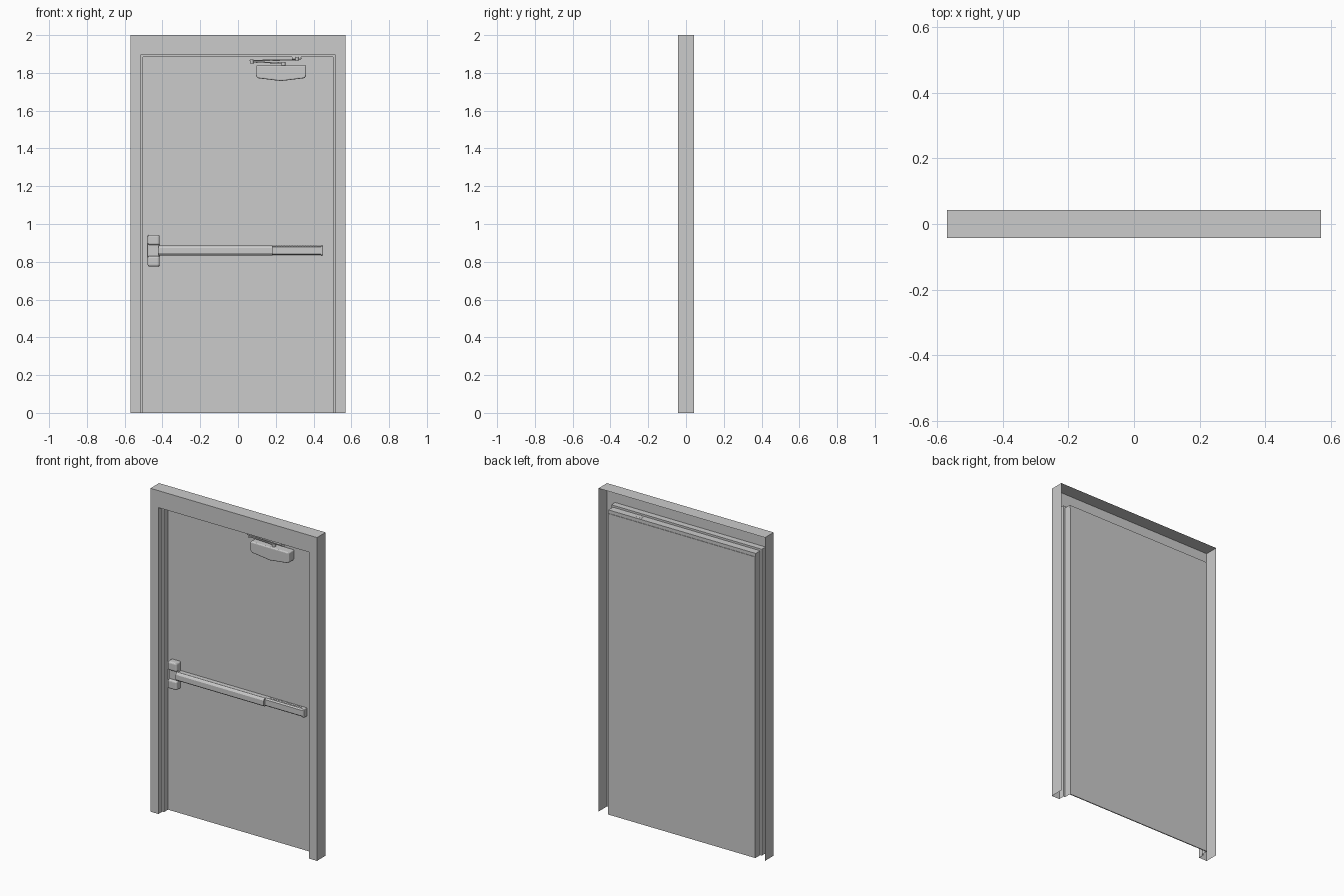
import bpy, bmesh, math
from mathutils import Vector

if "Cube" in bpy.data.objects:
    bpy.data.objects.remove(bpy.data.objects["Cube"])


def finish(name, bm, bevel=0.0, segs=2):
    bmesh.ops.recalc_face_normals(bm, faces=bm.faces)
    me = bpy.data.meshes.new(name)
    bm.to_mesh(me)
    bm.free()
    ob = bpy.data.objects.new(name, me)
    bpy.context.collection.objects.link(ob)
    if bevel:
        m = ob.modifiers.new("bevel", 'BEVEL')
        m.width, m.segments, m.limit_method = bevel, segs, 'ANGLE'
    return ob


def box(name, x, y, z, bevel=0.0, segs=2):
    bm = bmesh.new()
    bmesh.ops.create_cube(bm, size=1)
    for v in bm.verts:
        v.co = [(a[0] + a[1]) / 2 + c * (a[1] - a[0]) for a, c in zip((x, y, z), v.co)]
    return finish(name, bm, bevel, segs)


def prism(name, pts, axis, lo, hi, bevel=0.0, segs=2):
    """Extrude a closed outline along x (pts are y,z) or along y (pts are x,z)."""
    bm = bmesh.new()
    place = (lambda p, t: (t, p[0], p[1])) if axis == 'x' else (lambda p, t: (p[0], t, p[1]))
    f = bm.faces.new([bm.verts.new(place(p, lo)) for p in pts])
    new = bmesh.ops.extrude_face_region(bm, geom=[f])["geom"]
    shift = Vector(place((0, 0), hi - lo))
    bmesh.ops.translate(bm, vec=shift, verts=[g for g in new if isinstance(g, bmesh.types.BMVert)])
    return finish(name, bm, bevel, segs)


def cylinder(name, x, y, z0, z1, r):
    bm = bmesh.new()
    bmesh.ops.create_cone(bm, cap_ends=True, segments=16, radius1=r, radius2=r, depth=z1 - z0)
    bmesh.ops.translate(bm, vec=(x, y, (z0 + z1) / 2), verts=bm.verts)
    return finish(name, bm)


def arm(name, a, b, width, thick):
    a, b = Vector(a), Vector(b)
    ob = box(name, (0, (b - a).length), (-width / 2, width / 2), (-thick / 2, thick / 2), 0.001)
    ob.location = a
    ob.rotation_euler = (b - a).to_track_quat('X', 'Z').to_euler()
    return ob


# Sheet-metal frame, open at the back: (side inset, top inset, y) swept round the opening
profile = [(0, 0, .042), (0, 0, -.042), (.055, .105, -.042), (.055, .105, -.005),
           (.066, .117, -.005), (.066, .117, .039), (.085, .14, .039)]
bm = bmesh.new()
rows = [[bm.verts.new(c) for c in ((s - .57, y, 0), (s - .57, y, 2 - t), (.57 - s, y, 2 - t), (.57 - s, y, 0))]
        for s, t, y in profile]
for r0, r1 in zip(rows, rows[1:]):
    for i in range(3):
        bm.faces.new((r0[i], r0[i + 1], r1[i + 1], r1[i]))
finish("door_frame", bm)

# Thin door leaf at the back of the frame
box("door_leaf", (-.503, .503), (.036, .042), (0, 1.862))

# Exit bar: rail, push pad and end cap
prism("exit_bar_rail", [(.037, .835), (.012, .835), (.004, .842), (.004, .877), (.012, .884), (.037, .884)],
      'x', -.42, .44)
prism("push_pad", [(.02, .838), (.004, .834), (-.004, .838), (-.009, .846), (-.009, .874), (-.004, .882),
                   (.004, .886), (.02, .882)], 'x', -.42, .182)
box("exit_bar_end_cap", (.438, .45), (.002, .037), (.834, .885), .004)
# Row of small ribs on top of the rail cover
for i in range(16):
    x = .2 + i * .014
    box(f"rail_rib_{i}", (x, x + .006), (.014, .032), (.883, .8855))

# Latch housing with two raised caps
box("latch_housing", (-.478, -.415), (.008, .037), (.775, .943), .008, 3)
for name, z0, z1 in (("upper", .889, .943), ("lower", .775, .831)):
    box(f"latch_cap_{name}", (-.478, -.415), (-.009, .03), (z0, z1), .01, 3)

# Door closer body with shallow V underside
outline = [(.095, 1.785), (.103, 1.772), (.228, 1.757), (.353, 1.772), (.361, 1.785), (.361, 1.84), (.095, 1.84)]
prism("closer_body", outline, 'y', -.018, .037, .007, 3)

# Closer spindle, arms and head bracket
cylinder("closer_spindle", .24, .008, 1.838, 1.858, .011)
cylinder("closer_elbow", .072, .008, 1.851, 1.872, .009)
arm("closer_main_arm", (.24, .008, 1.852), (.072, .008, 1.858), .014, .007)
arm("closer_forearm", (.06, .008, 1.866), (.315, -.006, 1.868), .012, .006)
cylinder("bracket_pin", .312, -.006, 1.862, 1.884, .008)
box("closer_bracket", (.285, .335), (-.003, .025), (1.872, 1.884), .002)
